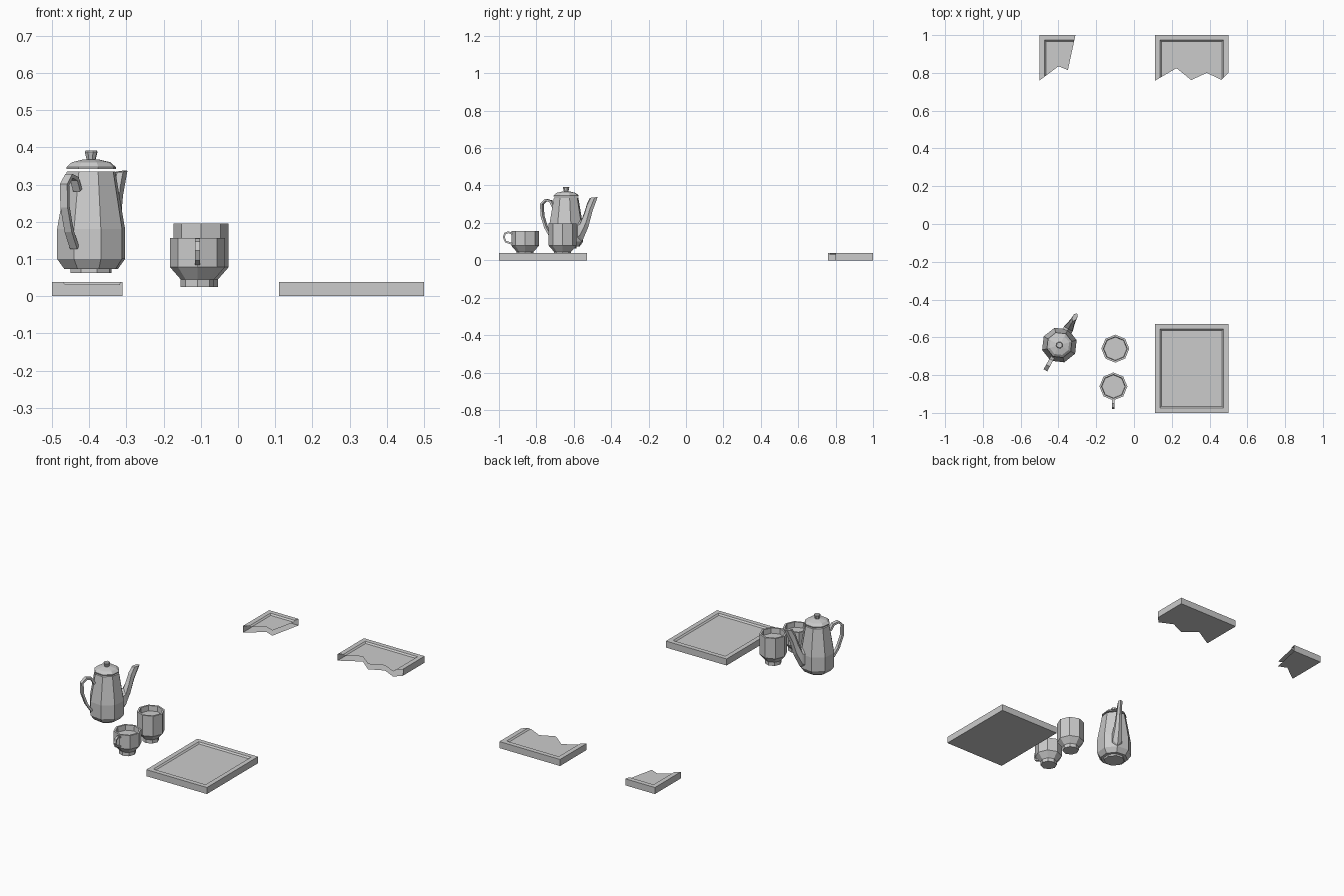
import bpy, bmesh
from math import sin, cos, pi, radians, sqrt
from mathutils import Vector

if "Cube" in bpy.data.objects:
    bpy.data.objects.remove(bpy.data.objects["Cube"], do_unlink=True)

grey = bpy.data.materials.new("plain_grey")
grey.use_nodes = True
grey.diffuse_color = (0.6, 0.6, 0.6, 1)
grey.node_tree.nodes["Principled BSDF"].inputs["Base Color"].default_value = grey.diffuse_color


def finish(name, bm, place=(0, 0), turn=0):
    bmesh.ops.recalc_face_normals(bm, faces=bm.faces[:])
    mesh = bpy.data.meshes.new(name)
    bm.to_mesh(mesh)
    bm.free()
    mesh.materials.append(grey)
    obj = bpy.data.objects.new(name, mesh)
    obj.location = (*place, 0)
    obj.rotation_euler.z = radians(turn)
    bpy.context.collection.objects.link(obj)
    return obj


def loft(name, rings, place, turn=0):
    """Bridge equal rings of points and cap both ends."""
    bm = bmesh.new()
    loops = [[bm.verts.new(p) for p in ring] for ring in rings]
    n = len(loops[0])
    for a, b in zip(loops, loops[1:]):
        for i in range(n):
            j = (i + 1) % n
            bm.faces.new((a[i], a[j], b[j], b[i]))
    bm.faces.new(loops[0])
    bm.faces.new(loops[-1])
    return finish(name, bm, place, turn)


def lathe(name, profile, place, turn=0, sides=8):
    rings = [[(r * cos(2 * pi * i / sides), r * sin(2 * pi * i / sides), z)
              for i in range(sides)] for r, z in profile]
    return loft(name, rings, place, turn)


def section(mid, half, width, sides, phase=0):
    """Ring spanned by a half vector in the x-z plane and a width along y."""
    ring = []
    for i in range(sides):
        a = phase + 2 * pi * i / sides
        p = mid + half * cos(a)
        ring.append((p.x, width * sin(a), p.y))
    return ring


def strap(name, path, thick, width, place, turn):
    """Rectangular bar following a path of (reach, height) points."""
    pts = [Vector(p) for p in path]
    rings = []
    for i, p in enumerate(pts):
        d = (pts[min(i + 1, len(pts) - 1)] - pts[max(i - 1, 0)]).normalized()
        rings.append(section(p, Vector((-d.y, d.x)) * thick / sqrt(2),
                             width / sqrt(2), 4, pi / 4))
    return loft(name, rings, place, turn)


def tray(name, x0, x1, y0, y1, break_line=None):
    """Shallow tray with a sunken floor; a break line leaves an open jagged edge."""
    top, floor = 0.038, 0.03
    bm = bmesh.new()
    loops = []
    for inset, z in ((0, 0), (0, top), (0.027, top), (0.035, floor)):
        a, b, c, d = x0 + inset, x1 - inset, y0 + inset, y1 - inset
        loops.append([bm.verts.new((x, y, z)) for x, y in ((a, c), (b, c), (b, d), (a, d))])
    for a, b in zip(loops, loops[1:]):
        for i in range(4):
            j = (i + 1) % 4
            bm.faces.new((a[i], a[j], b[j], b[i]))
    bm.faces.new(loops[0])
    bm.faces.new(loops[-1])
    bmesh.ops.recalc_face_normals(bm, faces=bm.faces[:])
    if break_line:
        pts = [Vector((x, y, 0)) for x, y in break_line]
        segments = list(zip(pts, pts[1:]))

        def cut(point, normal):
            bmesh.ops.bisect_plane(bm, geom=bm.verts[:] + bm.edges[:] + bm.faces[:],
                                   dist=1e-5, plane_co=point, plane_no=normal)
        for p in pts[1:]:
            cut(p, (1, 0, 0))
        for p, q in segments:
            cut(p, (p.y - q.y, q.x - p.x, 0))

        def lost(face):
            c = face.calc_center_median()
            if c.x > pts[-1].x + 1e-4:
                return True
            p, q = next((s for s in segments if c.x <= s[1].x), segments[-1])
            return c.y < p.y + (q.y - p.y) * (c.x - p.x) / (q.x - p.x)
        bmesh.ops.delete(bm, geom=[f for f in bm.faces if lost(f)], context='FACES')
        bmesh.ops.dissolve_limit(bm, angle_limit=radians(1),
                                 verts=bm.verts[:], edges=bm.edges[:])
    return finish(name, bm)


# Trays: one whole, two broken
tray("whole_tray", 0.11, 0.5, -1, -0.53)
tray("broken_tray_large", 0.11, 0.5, 0.53, 1,
     [(0.11, 0.758), (0.225, 0.825), (0.303, 0.762), (0.385, 0.80), (0.463, 0.763), (0.5, 0.8)])
tray("broken_tray_small", -0.5, -0.11, 0.53, 1,
     [(-0.5, 0.76), (-0.4, 0.835), (-0.35, 0.815), (-0.31, 1)])

# Pot body, lid and knob, with a corner along the spout direction
POT, SPOUT = (-0.395, -0.641), 61
lathe("pot_body", [(0.057, 0.062), (0.057, 0.073), (0.075, 0.073), (0.095, 0.1),
                   (0.095, 0.18), (0.068, 0.335)], POT, SPOUT)
lathe("pot_lid", [(0.069, 0.342), (0.069, 0.347), (0.054, 0.36), (0.02, 0.368)], POT, SPOUT)
lathe("lid_knob", [(0.012, 0.366), (0.018, 0.388), (0.015, 0.392)], POT, SPOUT)

# Spout: upper point, lower point and half width of each section
spout = []
for upper, lower, width in (((0.07, 0.215), (0.07, 0.085), 0.032),
                            ((0.097, 0.22), (0.1, 0.105), 0.03),
                            ((0.115, 0.265), (0.137, 0.18), 0.021),
                            ((0.128, 0.305), (0.16, 0.26), 0.016),
                            ((0.145, 0.333), (0.193, 0.338), 0.013)):
    u, l = Vector(upper), Vector(lower)
    spout.append(section((u + l) / 2, (u - l) / 2, width, 6))
loft("pot_spout", spout, POT, SPOUT)

strap("pot_handle", [(0.075, 0.285), (0.092, 0.315), (0.122, 0.323), (0.147, 0.3),
                     (0.145, 0.24), (0.122, 0.175), (0.092, 0.13)],
      0.012, 0.022, POT, SPOUT + 180)


# Cups with a foot, a thin rim and a sunken surface inside
def cup(name, place, top):
    lathe(name, [(0.045, 0.024), (0.045, 0.045), (0.074, 0.078), (0.074, top),
                 (0.063, top), (0.061, top - 0.03)], place)


cup("tall_cup", (-0.099, -0.66), 0.196)
MUG = (-0.109, -0.86)
cup("short_cup", MUG, 0.157)
strap("short_cup_handle", [(0.068, 0.142), (0.09, 0.15), (0.108, 0.143), (0.114, 0.123),
                           (0.104, 0.1), (0.07, 0.088)], 0.01, 0.014, MUG, 270)
